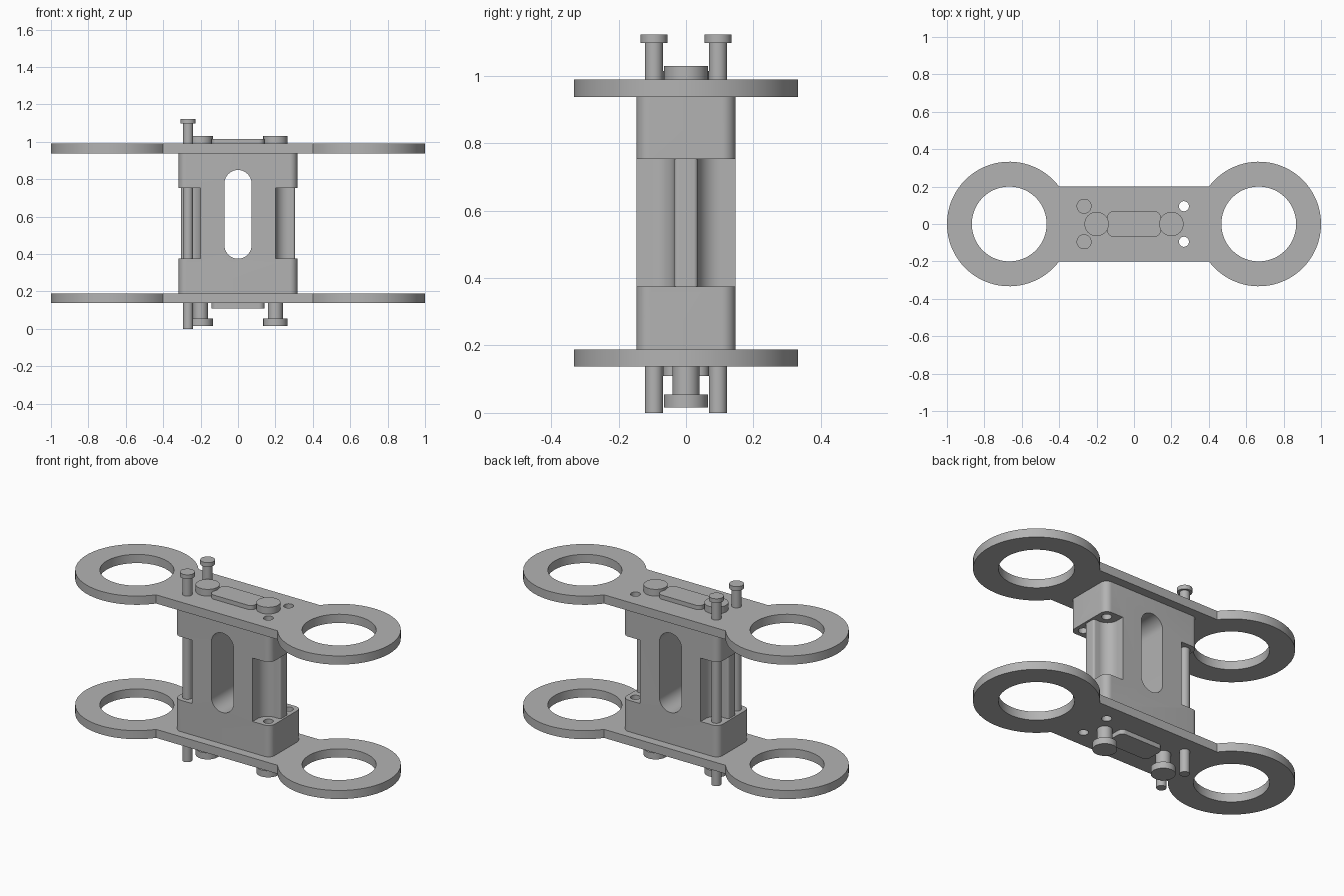
import bpy, bmesh
from math import sin, cos, radians

if "Cube" in bpy.data.objects:
    bpy.data.objects.remove(bpy.data.objects["Cube"], do_unlink=True)

grey = bpy.data.materials.new("plain grey")
grey.use_nodes = True
COLOUR = (0.45, 0.45, 0.45, 1)
grey.diffuse_color = COLOUR
grey.node_tree.nodes["Principled BSDF"].inputs["Base Color"].default_value = COLOUR


def arc(cx, cy, r, a0=0, a1=360, n=48):
    """Points along an arc; a full circle leaves out the repeated end point."""
    last = n if a1 - a0 == 360 else n + 1
    angles = [radians(a0 + (a1 - a0) * i / n) for i in range(last)]
    return [(cx + r * cos(a), cy + r * sin(a)) for a in angles]


def rounded_rect(w, h, r):
    corners = ((1, 1, 0), (-1, 1, 90), (-1, -1, 180), (1, -1, 270))
    return [p for sx, sy, a in corners
            for p in arc(sx * (w - r), sy * (h - r), r, a, a + 90, 10)]


def extrude(name, loops, z0, z1):
    """Solid from a flat outline with optional holes."""
    curve = bpy.data.curves.new(name, 'CURVE')
    curve.dimensions = '2D'
    curve.fill_mode = 'BOTH'
    curve.extrude = (z1 - z0) / 2
    for loop in loops:
        spline = curve.splines.new('POLY')
        spline.points.add(len(loop) - 1)
        for point, (x, y) in zip(spline.points, loop):
            point.co = (x, y, 0, 1)
        spline.use_cyclic_u = True
    temp = bpy.data.objects.new(name + "_outline", curve)
    bpy.context.collection.objects.link(temp)
    bpy.context.view_layer.update()
    mesh = bpy.data.meshes.new_from_object(
        temp.evaluated_get(bpy.context.evaluated_depsgraph_get()))
    bpy.data.objects.remove(temp, do_unlink=True)
    bm = bmesh.new()
    bm.from_mesh(mesh)
    bmesh.ops.remove_doubles(bm, verts=bm.verts, dist=1e-5)
    bmesh.ops.translate(bm, verts=bm.verts, vec=(0, 0, (z0 + z1) / 2))
    bmesh.ops.recalc_face_normals(bm, faces=bm.faces)
    bm.to_mesh(mesh)
    bm.free()
    mesh.materials.clear()
    mesh.materials.append(grey)
    obj = bpy.data.objects.new(name, mesh)
    bpy.context.collection.objects.link(obj)
    return obj


def cut(target, cutter):
    cutter.hide_render = True
    mod = target.modifiers.new("cut", 'BOOLEAN')
    mod.operation, mod.solver, mod.object = 'DIFFERENCE', 'EXACT', cutter
    bpy.context.view_layer.objects.active = target
    bpy.ops.object.modifier_apply(modifier=mod.name)
    bpy.data.objects.remove(cutter, do_unlink=True)


def stack(name, x, y, sections):
    """Turned part: (radius, bottom, top) sections lathed as one solid."""
    profile = [(0, sections[0][1])]
    for r, z0, z1 in sections:
        profile += [(r, z0), (r, z1)]
    profile.append((0, sections[-1][2]))
    bm = bmesh.new()
    verts = [bm.verts.new((x + r, y, z)) for r, z in profile]
    edges = [bm.edges.new(pair) for pair in zip(verts, verts[1:])]
    bmesh.ops.spin(bm, geom=verts + edges, cent=(x, y, 0), axis=(0, 0, 1),
                   angle=radians(360), steps=40)
    bmesh.ops.remove_doubles(bm, verts=bm.verts, dist=1e-5)
    bmesh.ops.recalc_face_normals(bm, faces=bm.faces)
    mesh = bpy.data.meshes.new(name)
    bm.to_mesh(mesh)
    bm.free()
    mesh.materials.append(grey)
    obj = bpy.data.objects.new(name, mesh)
    bpy.context.collection.objects.link(obj)
    return obj


ROD_X, ROD_Y, ROD_R = 0.267, 0.095, 0.027
RING_X = 0.667
parts = []

# Two plates with a large ring at each end
outline = (arc(RING_X, 0, 0.333, -143.13, 143.13, 72)
           + arc(-RING_X, 0, 0.333, 36.87, 323.13, 72))
holes = [arc(s * RING_X, 0, 0.2, n=72) for s in (-1, 1)]
open_holes = [arc(ROD_X, s * ROD_Y, ROD_R, n=32) for s in (-1, 1)]
for name, z0, z1 in (("lower_plate", 0.137, 0.188), ("upper_plate", 0.938, 0.99)):
    parts.append(extrude(name, [outline] + holes + open_holes, z0, z1))

# Central body with rounded corners
body = extrude("central_body", [rounded_rect(0.317, 0.147, 0.04)] + open_holes,
               0.188, 0.938)
parts.append(body)

# Corner pockets either side of a narrow rib
half = ([(0.2, 0.25)] + arc(0.267, 0.102, 0.067, 180, 270, 16)
        + arc(0.293, 0.023, 0.012, 90, 0, 6))
pocket = half + [(x, -y) for x, y in reversed(half)] + [(0.45, -0.25), (0.45, 0.25)]
for s in (-1, 1):
    cut(body, extrude("pocket_cutter", [[(s * x, y) for x, y in pocket]], 0.375, 0.753))

# Long round-ended window through the body
slot = extrude("slot_cutter", [rounded_rect(0.073, 0.237, 0.0729)], -0.3, 0.3)
slot.rotation_euler.x = radians(90)
slot.location.z = 0.612
bpy.context.view_layer.update()
cut(body, slot)

# Raised tabs above and below the plates
for name, z0, z1 in (("lower_tab", 0.11, 0.15), ("upper_tab", 0.97, 1.015)):
    parts.append(extrude(name, [rounded_rect(0.142, 0.068, 0.03)], z0, z1))

# Centre bolts with nuts, one at each side
for side, s in (("left", 1), ("right", -1)):
    parts.append(stack(side + "_centre_bolt", s * 0.2, 0,
                       [(0.065, 0.016, 0.055), (0.04, 0.055, 0.99), (0.065, 0.99, 1.03)]))

# Long headed rods at the right end
for side, s in (("front", -1), ("back", 1)):
    parts.append(stack(side + "_rod", -ROD_X, s * ROD_Y,
                       [(ROD_R, 0, 1.098), (0.04, 1.098, 1.123)]))

# Smooth curved walls, sharp edges
bpy.ops.object.select_all(action='DESELECT')
for obj in parts:
    obj.select_set(True)
bpy.context.view_layer.objects.active = body
bpy.ops.object.shade_smooth_by_angle(angle=radians(30))
